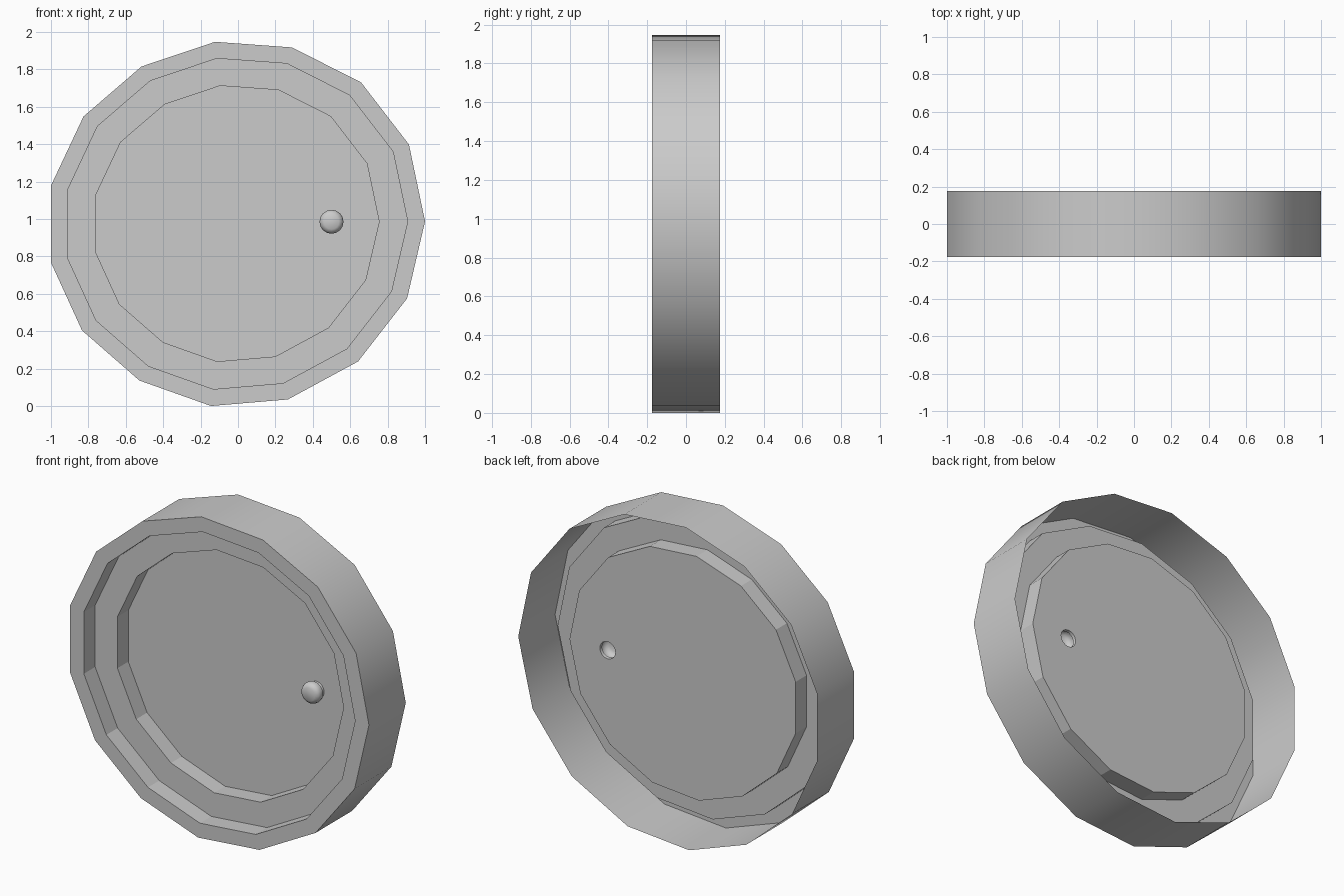
import bpy, bmesh, math
from mathutils import Vector

if "Cube" in bpy.data.objects:
    bpy.data.objects.remove(bpy.data.objects["Cube"])

# Slightly irregular 15-sided outline (x, z)
OUTLINE = [(1.0, .987), (.914, 1.398), (.658, 1.73), (.289, 1.917), (-.123, 1.947),
           (-.516, 1.815), (-.826, 1.548), (-1.0, 1.178), (-1.0, .767), (-.834, .404),
           (-.527, .136), (-.144, .0), (.267, .035), (.642, .238), (.904, .575)]
CX, CZ = -.01, .98


def finish(bm, name):
    mesh = bpy.data.meshes.new(name)
    bm.to_mesh(mesh)
    bm.free()
    obj = bpy.data.objects.new(name, mesh)
    bpy.context.collection.objects.link(obj)
    return obj


def ring(bm, scale, y):
    return [bm.verts.new((CX + (x - CX) * scale, y, CZ + (z - CZ) * scale)) for x, z in OUTLINE]


def circle(bm, radius, y, n=16):
    return [bm.verts.new((.5 + radius * math.cos(2 * math.pi * i / n), y,
                          .985 + radius * math.sin(2 * math.pi * i / n))) for i in range(n)]


def strip(bm, a, b, smooth=False):
    n = len(a)
    for i in range(n):
        j = (i + 1) % n
        bm.faces.new((a[i], b[i], b[j], a[j])).smooth = smooth


# Stepped door shell: open back, outer wall, rim, ledge, sunken panel
bm = bmesh.new()
profile = [(1, .176), (1, -.176), (.908, -.176), (.908, -.068), (.757, -.068), (.757, .036)]
rings = [ring(bm, s, y) for s, y in profile]
for k in range(len(rings) - 1):
    strip(bm, rings[k], rings[k + 1], smooth=(k == 0))

# Panel with a round opening behind the knob
hole = circle(bm, .052, .036)
edges = []
for loop in (rings[-1], hole):
    for i in range(len(loop)):
        a, b = loop[i], loop[(i + 1) % len(loop)]
        edges.append(bm.edges.get((a, b)) or bm.edges.new((a, b)))
bmesh.ops.triangle_fill(bm, use_beauty=True, use_dissolve=False, edges=edges,
                        normal=Vector((0, -1, 0)))
bmesh.ops.recalc_face_normals(bm, faces=bm.faces)
finish(bm, "door_shell")

# Hollow knob: narrow neck, wide rounded cap
bm = bmesh.new()
loops = [circle(bm, r, y) for r, y in
         [(.052, .036), (.05, .018), (.062, .012), (.064, -.008), (.058, -.026), (.04, -.038)]]
for a, b in zip(loops, loops[1:]):
    strip(bm, a, b, True)
bm.faces.new(loops[-1]).smooth = True
bmesh.ops.recalc_face_normals(bm, faces=bm.faces)
knob = finish(bm, "knob")
bpy.context.view_layer.objects.active = knob
knob.select_set(True)
bpy.ops.object.shade_smooth_by_angle(angle=math.radians(40))
